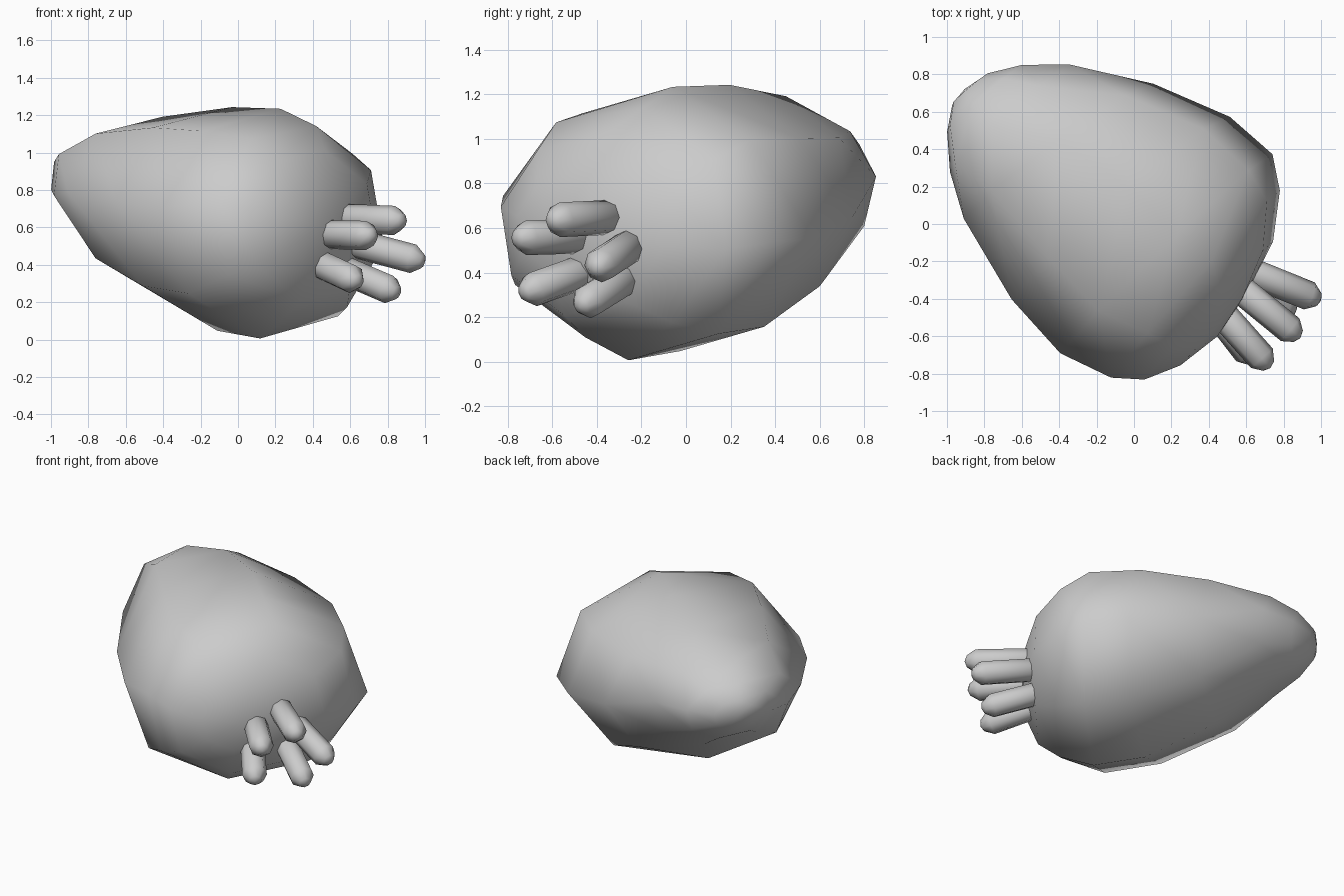
import bpy, bmesh, math
from mathutils import Vector

cube = bpy.data.objects.get("Cube")
if cube:
    bpy.data.objects.remove(cube, do_unlink=True)

SIDES = 8
GREY = (0.6, 0.6, 0.6, 1)
grey = bpy.data.materials.new("plain_grey")
grey.use_nodes = True
grey.diffuse_color = GREY
grey.node_tree.nodes["Principled BSDF"].inputs["Base Color"].default_value = GREY


def skin(name, rings, start, end):
    """Bridge rings of points and close both ends with a pole."""
    bm = bmesh.new()
    loops = [[bm.verts.new(p) for p in ring] for ring in rings]
    first, last = bm.verts.new(start), bm.verts.new(end)
    for i in range(SIDES):
        j = (i + 1) % SIDES
        for a, b in zip(loops, loops[1:]):
            bm.faces.new((a[i], a[j], b[j], b[i]))
        bm.faces.new((first, loops[0][j], loops[0][i]))
        bm.faces.new((last, loops[-1][i], loops[-1][j]))
    bmesh.ops.recalc_face_normals(bm, faces=bm.faces)
    for f in bm.faces:
        f.smooth = True
    mesh = bpy.data.meshes.new(name)
    bm.to_mesh(mesh)
    bm.free()
    mesh.materials.append(grey)
    obj = bpy.data.objects.new(name, mesh)
    bpy.context.collection.objects.link(obj)


# Egg-shaped body lying on a diagonal, blunt end to the front left
along = Vector((1, -1, 0)).normalized()
across = Vector((1, 1, 0)).normalized()
up = Vector((0, 0, 1))


def body_point(s, p, z):
    return along * s + across * p + up * z


# distance along, half width, half height, sideways shift, centre height,
# yaw, lean and twist in degrees of each ring
profile = [
    (-1.13, 0.13, 0.10, -0.11, 0.83, 0.01, 0.01, 13),
    (-1.04, 0.275, 0.20, -0.09, 0.82, 0.02, 0.02, 13),
    (-0.87, 0.44, 0.30, -0.07, 0.80, 0.03, 0.03, 13),
    (-0.56, 0.615, 0.475, -0.01, 0.72, 0.10, 0.05, -4),
    (-0.11, 0.765, 0.605, 0.01, 0.645, 0.06, 0.06, -8),
    (0.235, 0.785, 0.62, 0.01, 0.62, 0.02, 0.035, -8),
    (0.46, 0.69, 0.53, 0.005, 0.625, -0.04, 0.02, -13),
    (0.61, 0.515, 0.41, -0.045, 0.61, -0.02, 0.01, -12),
    (0.70, 0.265, 0.21, -0.10, 0.61, -0.01, 0, -12),
]
rings = []
for s, w, h, shift, z, yaw, lean, twist in profile:
    ring = []
    roll = 0.1 * max(0, -s) * w
    for k in range(SIDES):
        a = math.radians(360 / SIDES * k + twist)
        ring.append(body_point(s + yaw * math.cos(a) - lean * math.sin(a),
                               shift + w * math.cos(a),
                               z + h * math.sin(a) - roll * math.cos(a)))
    rings.append(ring)
skin("body", rings, body_point(-1.15, -0.13, 0.83), body_point(0.74, -0.11, 0.61))


# Cluster of rounded stubs on the blunt end
def stub(name, base, tip, radius=0.078):
    base, tip = Vector(base), Vector(tip)
    axis = (tip - base).normalized()
    side = axis.cross(up).normalized()
    other = side.cross(axis)
    length = (tip - base).length
    cap = [(0.015, 0.5), (0.07, 1.0)]
    stations = cap + [(length - d, f) for d, f in reversed(cap)]
    loops = []
    for d, f in stations:
        loops.append([base + axis * d + radius * f *
                      (side * math.cos(k * math.tau / SIDES) + other * math.sin(k * math.tau / SIDES))
                      for k in range(SIDES)])
    skin(name, loops, base, tip)


stub("upper_stub", (0.51, -0.30, 0.65), (0.89, -0.61, 0.635))
stub("upper_right_stub", (0.41, -0.41, 0.565), (0.73, -0.77, 0.555))
stub("middle_stub", (0.53, -0.22, 0.54), (1.00, -0.41, 0.415))
stub("lower_left_stub", (0.50, -0.23, 0.40), (0.86, -0.48, 0.245))
stub("lower_right_stub", (0.38, -0.39, 0.43), (0.65, -0.74, 0.305))
